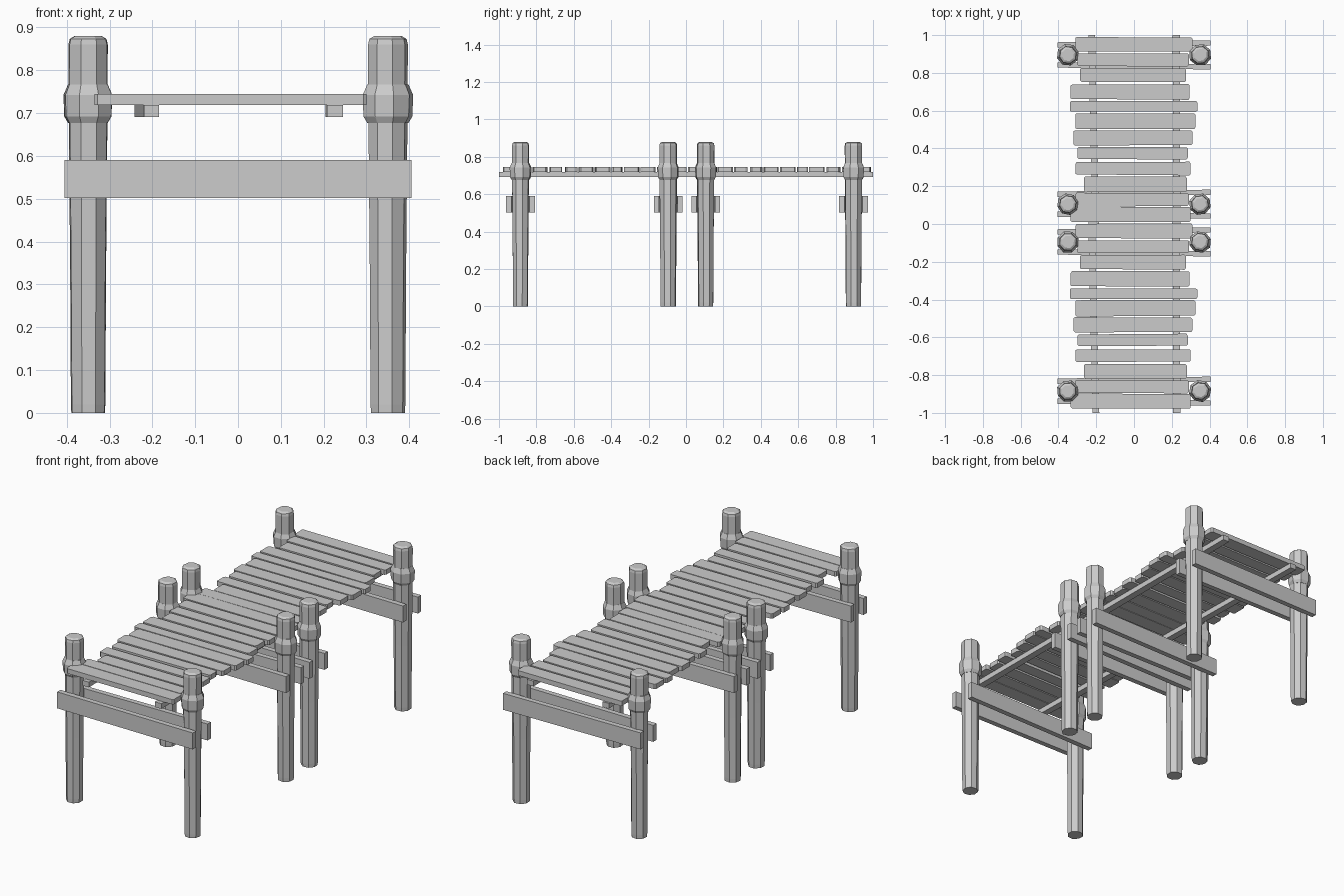
import bpy, bmesh, math, random
from mathutils import Matrix

if "Cube" in bpy.data.objects:
    bpy.data.objects.remove(bpy.data.objects["Cube"])

random.seed(4)


def finish(bm, name, loc=(0, 0, 0), rot=0.0):
    bmesh.ops.recalc_face_normals(bm, faces=bm.faces)
    mesh = bpy.data.meshes.new(name)
    bm.to_mesh(mesh)
    bm.free()
    ob = bpy.data.objects.new(name, mesh)
    ob.location = loc
    ob.rotation_euler.z = rot
    bpy.context.collection.objects.link(ob)
    return ob


def lathe(name, profile, loc, sides=8, rot=0.0):
    # stacked rings of (radius, z), capped at both ends
    bm = bmesh.new()
    wobble = [random.uniform(0.97, 1.03) for _ in range(sides)]
    rings = []
    for r, z in profile:
        rings.append([bm.verts.new((r * w * math.cos(2 * math.pi * i / sides),
                                    r * w * math.sin(2 * math.pi * i / sides), z))
                      for i, w in enumerate(wobble)])
    for a, b in zip(rings, rings[1:]):
        for i in range(sides):
            j = (i + 1) % sides
            bm.faces.new((a[i], a[j], b[j], b[i]))
    bm.faces.new(rings[0])
    bm.faces.new(rings[-1])
    return finish(bm, name, loc, rot)


def plank(name, x0, x1, y0, y1, z0, z1, chamfer=0.007, jitter=0.003):
    # flat board with clipped corners and slightly uneven edges
    c = chamfer
    outline = [(x0 + c, y0), (x1 - c, y0), (x1, y0 + c), (x1, y1 - c),
               (x1 - c, y1), (x0 + c, y1), (x0, y1 - c), (x0, y0 + c)]
    outline = [(x, y + random.uniform(-jitter, jitter)) for x, y in outline]
    bm = bmesh.new()
    low = [bm.verts.new((x, y, z0)) for x, y in outline]
    face = bm.faces.new(low)
    ext = bmesh.ops.extrude_face_region(bm, geom=[face])["geom"]
    for v in ext:
        if isinstance(v, bmesh.types.BMVert):
            v.co.z = z1
    return finish(bm, name)


def beam(name, size, loc, rot=0.0):
    bm = bmesh.new()
    bmesh.ops.create_cube(bm, size=1, matrix=Matrix.Diagonal((*size, 1)))
    return finish(bm, name, loc, rot)


# deck planks of one section: x from, x to, y from, y to
PLANKS = [
    (-.31, .31, .915, .99), (-.30, .29, .835, .905), (-.285, .275, .75, .825),
    (-.335, .295, .66, .74), (-.34, .335, .592, .65), (-.31, .325, .503, .587),
    (-.32, .31, .418, .496), (-.30, .285, .344, .407), (-.31, .30, .26, .328),
    (-.265, .28, .17, .249), (-.31, .29, .096, .163), (-.335, .30, .012, .09)]

POST = [(.041, 0), (.042, .02), (.044, .35), (.0475, .72), (.048, .86), (.045, .873), (.033, .88)]
COLLAR = [(.048, .677), (.057, .692), (.059, .742), (.048, .767)]

for section, dy in (("rear", 0.0), ("front", -0.99)):
    # walking surface
    for i, (x0, x1, y0, y1) in enumerate(PLANKS):
        plank(f"{section}_deck_plank_{i + 1}", x0, x1, y0 + dy, y1 + dy, .719, .745)

    # lengthwise stringers under the planks
    beam(f"{section}_left_stringer", (.036, 1.01, .028), (-.213, .495 + dy, .705), .022)
    beam(f"{section}_right_stringer", (.038, 1.01, .028), (.225, .495 + dy, .705), .003)

    for row, py in (("near", .105), ("far", .895)):
        # posts with collars
        for side, sx in (("left", -1), ("right", 1)):
            turn = random.uniform(0.2, 0.5)
            loc = (sx * .35, py + dy, 0)
            lathe(f"{section}_{row}_{side}_post", POST, loc, rot=turn)
            lathe(f"{section}_{row}_{side}_collar", COLLAR, loc, rot=turn)
        # paired cross boards clamping the posts
        for face, s in (("front", -1), ("back", 1)):
            beam(f"{section}_{row}_{face}_cross_board", (.81, .028, .088),
                 (0, py + dy + s * .058, .546), s * .012)
